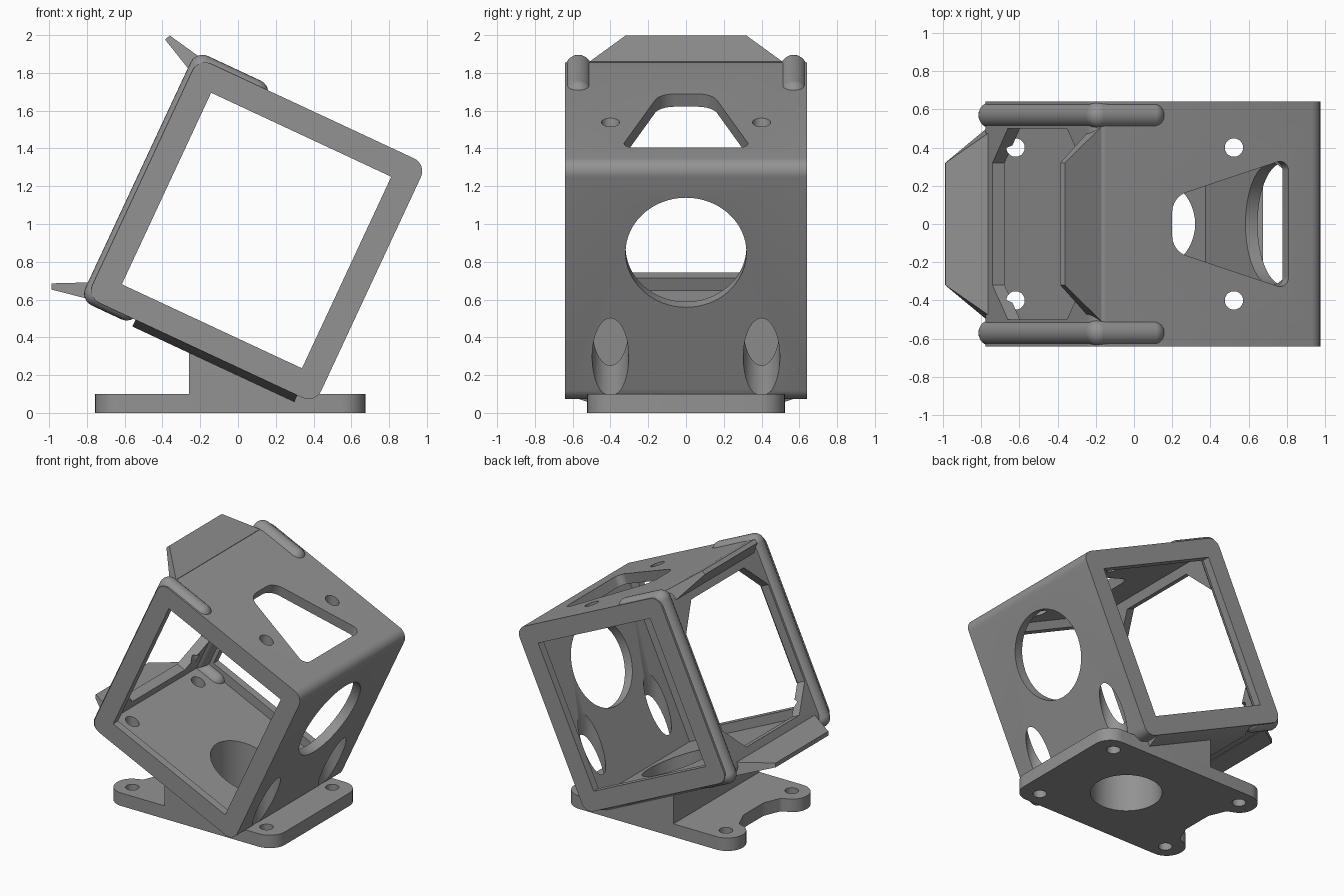
import bpy, bmesh, math
from mathutils import Matrix, Vector

if "Cube" in bpy.data.objects:
    bpy.data.objects.remove(bpy.data.objects["Cube"])

TILT = Matrix.Rotation(math.radians(25), 4, 'Y')   # the cage leans back by 25 degrees
grey = bpy.data.materials.new("grey plastic")
grey.diffuse_color = (0.29, 0.29, 0.29, 1)
grey.use_nodes = True
grey.node_tree.nodes["Principled BSDF"].inputs["Base Color"].default_value = grey.diffuse_color


def finish(name, bm, tilt):
    bmesh.ops.recalc_face_normals(bm, faces=bm.faces)
    me = bpy.data.meshes.new(name)
    bm.to_mesh(me)
    bm.free()
    if tilt:
        me.transform(TILT)
    me.materials.append(grey)
    ob = bpy.data.objects.new(name, me)
    bpy.context.collection.objects.link(ob)
    return ob


def place(axis, p, t):
    return {'x': (t, p[0], p[1]), 'y': (p[0], t, p[1]), 'z': (p[0], p[1], t)}[axis]


def prism(name, pts, axis, a, b, tilt=True, end=None):
    """Extrude a 2D outline along an axis, optionally to a different end outline."""
    bm = bmesh.new()
    lo = [bm.verts.new(place(axis, p, a)) for p in pts]
    hi = [bm.verts.new(place(axis, p, b)) for p in (end or pts)]
    bm.faces.new(lo)
    bm.faces.new(hi)
    n = len(pts)
    for i in range(n):
        j = (i + 1) % n
        bm.faces.new((lo[i], lo[j], hi[j], hi[i]))
    return finish(name, bm, tilt)


def rect(x0, x1, y0, y1):
    return [(x0, y0), (x1, y0), (x1, y1), (x0, y1)]


def circle(x, y, r, n=48):
    return [(x + r * math.cos(k * math.tau / n), y + r * math.sin(k * math.tau / n)) for k in range(n)]


def rounded(pts, radii, steps=8):
    """Round the corners of a convex or concave outline."""
    out = []
    for i, p in enumerate(pts):
        p, r = Vector(p), radii[i]
        d0 = (Vector(pts[i - 1]) - p).normalized()
        d1 = (Vector(pts[(i + 1) % len(pts)]) - p).normalized()
        if r == 0:
            out.append(tuple(p))
            continue
        half = d0.angle(d1) / 2
        c = p + (d0 + d1).normalized() * (r / math.sin(half))
        s = p + d0 * (r / math.tan(half)) - c
        e = p + d1 * (r / math.tan(half)) - c
        sweep = math.atan2(s.x * e.y - s.y * e.x, s.dot(e))
        for k in range(steps + 1):
            q = c + Matrix.Rotation(sweep * k / steps, 2) @ s
            out.append((q.x, q.y))
    return out


def cut(ob, *cutters):
    for c in cutters:
        m = ob.modifiers.new("cut", 'BOOLEAN')
        m.operation, m.solver, m.object = 'DIFFERENCE', 'EXACT', c
        bpy.context.view_layer.objects.active = ob
        bpy.ops.object.modifier_apply(modifier=m.name)
        bpy.data.objects.remove(c)


def drill(x, y, r, z0, z1):
    return prism("drill", circle(x, y, r), 'z', z0, z1, tilt=False)


def drills():
    """Vertical screw, driver and cable bores shared by all parts."""
    out = [drill(0.07, 0, 0.25, -0.5, 0.5)]
    for s in (-1, 1):
        out += [drill(-0.62, s * 0.4, 0.048, -0.5, 0.8), drill(0.523, s * 0.4, 0.048, -0.5, 2.5)]
    return out


def driver_bores():
    return [drill(0.523, s * 0.4, 0.097, 0.1, 0.85) for s in (-1, 1)]


# cage: rounded box, hollowed, with openings on every side
U0, U1, V0, V1 = -0.985, 0.35, 0.217, 1.615
MID = (V0 + V1) / 2
cage = prism("cage", rounded(rect(U0, U1, V0, V1), [0.075] * 4), 'y', -0.64, 0.64)
cut(cage,
    prism("cavity", rect(U0 + 0.07, U1 - 0.07, V0 + 0.07, V1 - 0.075), 'y', -0.58, 0.58),
    prism("side_windows", rect(-0.845, 0.207, 0.357, 1.476), 'y', -1, 1),
    prism("rear_opening", [(-0.32, 0.36), (0.32, 0.36), (0.5, 0.55), (0.5, 1.28),
                           (0.32, 1.475), (-0.32, 1.475), (-0.5, 1.28), (-0.5, 0.55)], 'x', -1.5, -0.7),
    prism("lens_hole", circle(0, 1.1, 0.32, 64), 'x', 0.1, 0.6),
    prism("top_hole", rounded([(0.14, -0.345), (0.14, 0.345), (-0.533, 0.14), (-0.533, -0.14)],
                              [0.05, 0.05, 0.11, 0.11]), 'z', 1.4, 1.8),
    *drills(), *driver_bores())

# skid under the cage with sloped sides
skid = prism("skid", rect(-0.70, 0.245, -0.52, 0.52), 'z', 0.178, 0.22,
             end=rect(-0.70, 0.245, -0.638, 0.638))
cut(skid, *drills(), *driver_bores())

# trapezoid flaps above and below the rear opening
for name, s in (("upper_flap", 1), ("lower_flap", -1)):
    bm = bmesh.new()
    section = [(-0.94, 0.59, 0.51), (-1.185, 0.712, 0.32), (-1.172, 0.742, 0.32), (-0.94, 0.698, 0.51)]
    rings = [[bm.verts.new((u, side * w, MID + s * v)) for u, v, w in section] for side in (-1, 1)]
    for r in rings:
        bm.faces.new(r)
    for i in range(4):
        j = (i + 1) % 4
        bm.faces.new((rings[0][i], rings[0][j], rings[1][j], rings[1][i]))
    finish(name, bm, True)

# round bumper beads wrapping the rear edges
path = [(-0.635, 1.575), (-0.942, 1.575), (-0.942, 0.258), (-0.77, 0.258)]
for name, y in (("front_bumper", -0.57), ("back_bumper", 0.57)):
    bm = bmesh.new()
    for u, v in path:
        bmesh.ops.create_uvsphere(bm, u_segments=24, v_segments=12, radius=0.07,
                                  matrix=Matrix.Translation((u, y, v)))
    for a, b in zip(path, path[1:]):
        a, b = Vector((a[0], y, a[1])), Vector((b[0], y, b[1]))
        rot = (b - a).to_track_quat('Z', 'Y').to_matrix().to_4x4()
        bmesh.ops.create_cone(bm, segments=24, radius1=0.07, radius2=0.07, depth=(b - a).length,
                              cap_ends=False, matrix=Matrix.Translation((a + b) / 2) @ rot)
    finish(name, bm, True)

# mounting base: rounded plate with two ears
half = [(0.675, 0.523), (-0.757, 0.523), (-0.757, 0.265), (-0.635, 0.265), (-0.575, 0.12)]
outline = half + [(x, -y) for x, y in reversed(half)]
radii = [0.13, 0.13, 0.12, 0.04, 0.02]
base = prism("mounting_base", rounded(outline, radii + radii[::-1]), 'z', 0, 0.1, tilt=False)
cut(base, *drills())

# wedge pedestal between base and cage
pedestal = prism("pedestal", [(-0.26, 0.1), (0.33, 0.1), (-0.26, 0.375)], 'y', -0.523, 0.523, tilt=False)
cut(pedestal, *drills())

# smooth rounded surfaces, keep edges sharp
for ob in bpy.context.scene.objects:
    ob.select_set(True)
bpy.context.view_layer.objects.active = cage
bpy.ops.object.shade_smooth_by_angle(angle=math.radians(30))
